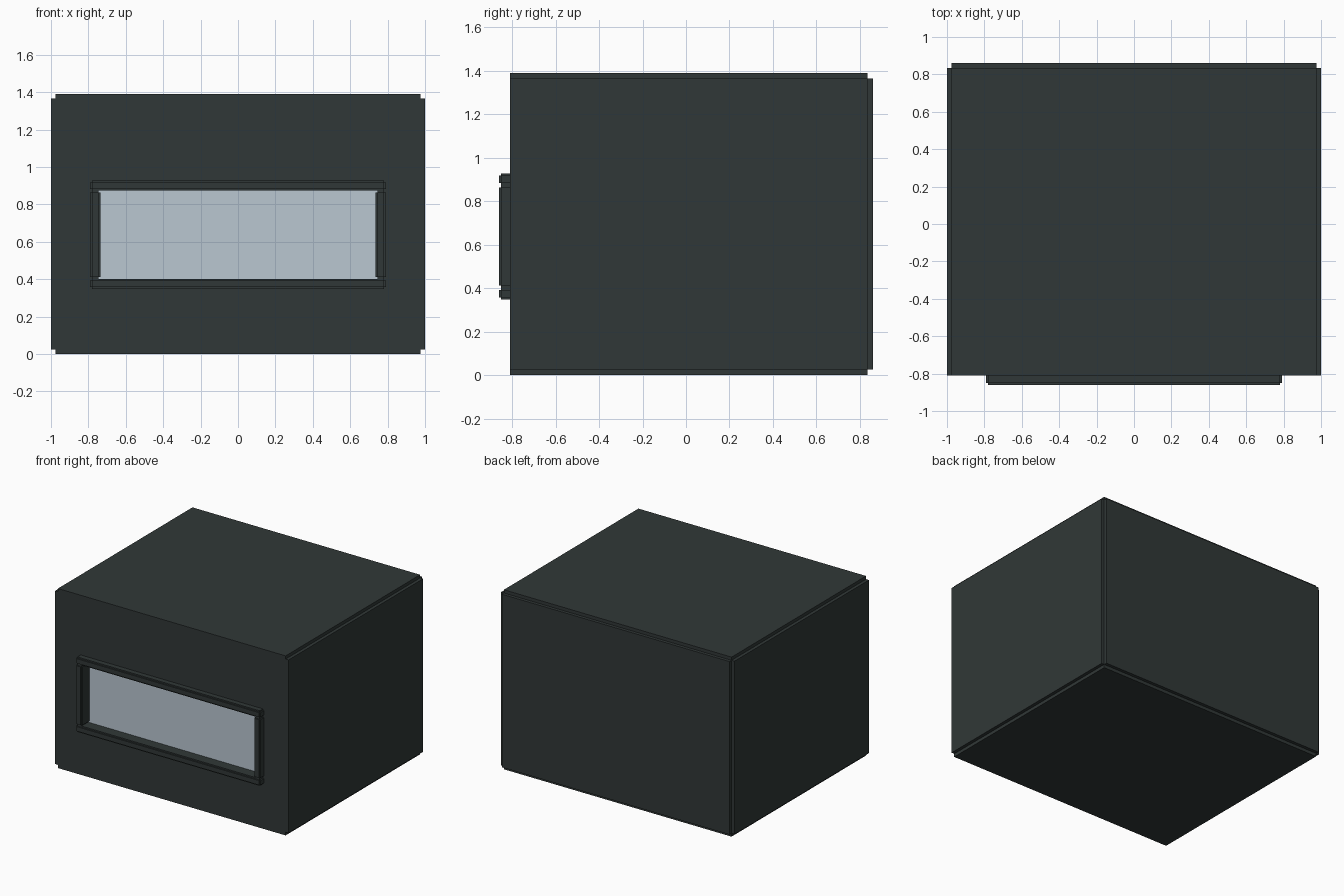
import bpy
import bmesh
from mathutils import Matrix, Vector

cube = bpy.data.objects.get("Cube")
if cube:
    bpy.data.objects.remove(cube, do_unlink=True)


def material(name, rgb):
    mat = bpy.data.materials.new(name)
    mat.use_nodes = True
    mat.diffuse_color = (*rgb, 1)
    mat.node_tree.nodes["Principled BSDF"].inputs["Base Color"].default_value = (*rgb, 1)
    return mat


charcoal = material("charcoal", (0.030, 0.039, 0.038))
pale_glass = material("pale glass", (0.49, 0.57, 0.64))


def boxes(name, ranges, mat):
    """One object made of boxes, each given as a low and a high corner."""
    bm = bmesh.new()
    for low, high in ranges:
        low, high = Vector(low), Vector(high)
        bmesh.ops.create_cube(bm, size=1, matrix=Matrix.Translation((low + high) / 2)
                              @ Matrix.Diagonal((*(high - low), 1)))
    mesh = bpy.data.meshes.new(name)
    bm.to_mesh(mesh)
    bm.free()
    mesh.materials.append(mat)
    obj = bpy.data.objects.new(name, mesh)
    bpy.context.collection.objects.link(obj)
    return obj


def stepped_bar(name, low, high, step):
    """Bar with a small square notch along every edge."""
    ranges = []
    for axis in range(3):
        inset = Vector((step, step, step))
        inset[axis] = 0
        ranges.append((Vector(low) + inset, Vector(high) - inset))
    return boxes(name, ranges, charcoal)


# Shell panels, leaving a stepped groove at the outer edges
FRONT, BACK, TOP = -0.81, 0.86, 1.39
STEP, THICK = 0.025, 0.05
edge = 1 - STEP
for side, x in (("left", 1 - THICK), ("right", -1)):
    boxes(side + "_panel", [((x, FRONT, STEP), (x + THICK, BACK - STEP, TOP - STEP))], charcoal)
for name, z in (("bottom_panel", 0), ("top_panel", TOP - THICK)):
    boxes(name, [((-edge, FRONT, z), (edge, BACK - STEP, z + THICK))], charcoal)
boxes("back_panel", [((-edge, BACK - THICK, STEP), (edge, BACK, TOP - STEP))], charcoal)

# Front panel with a window opening
inner = 1 - THICK
front = boxes("front_panel", [((-inner, FRONT, THICK), (inner, FRONT + THICK, TOP - THICK))], charcoal)
cutter = boxes("window_cutter", [((-0.76, -1, 0.38), (0.76, -0.6, 0.895))], charcoal)
cutter.hide_render = True
cutter.hide_set(True)
cut = front.modifiers.new("window_opening", "BOOLEAN")
cut.object = cutter
cut.operation = "DIFFERENCE"
cut.solver = "EXACT"
bpy.context.view_layer.objects.active = front
bpy.ops.object.modifier_apply(modifier=cut.name)
bpy.data.objects.remove(cutter, do_unlink=True)

# Window frame
OUT, BASE, HEAD, BAR = 0.79, 0.347, 0.928, 0.055
Y0, Y1 = -0.86, -0.74
for name, z in (("window_sill", BASE), ("window_head", HEAD - BAR)):
    stepped_bar(name, (-OUT, Y0, z), (OUT, Y1, z + BAR), 0.01)
for side, x in (("left", OUT - BAR), ("right", -OUT)):
    stepped_bar(side + "_window_jamb", (x, Y0, BASE + BAR), (x + BAR, Y1, HEAD - BAR), 0.01)

# Recessed pane
boxes("window_pane", [((-0.75, -0.77, 0.39), (0.75, -0.76, 0.885))], pale_glass)
